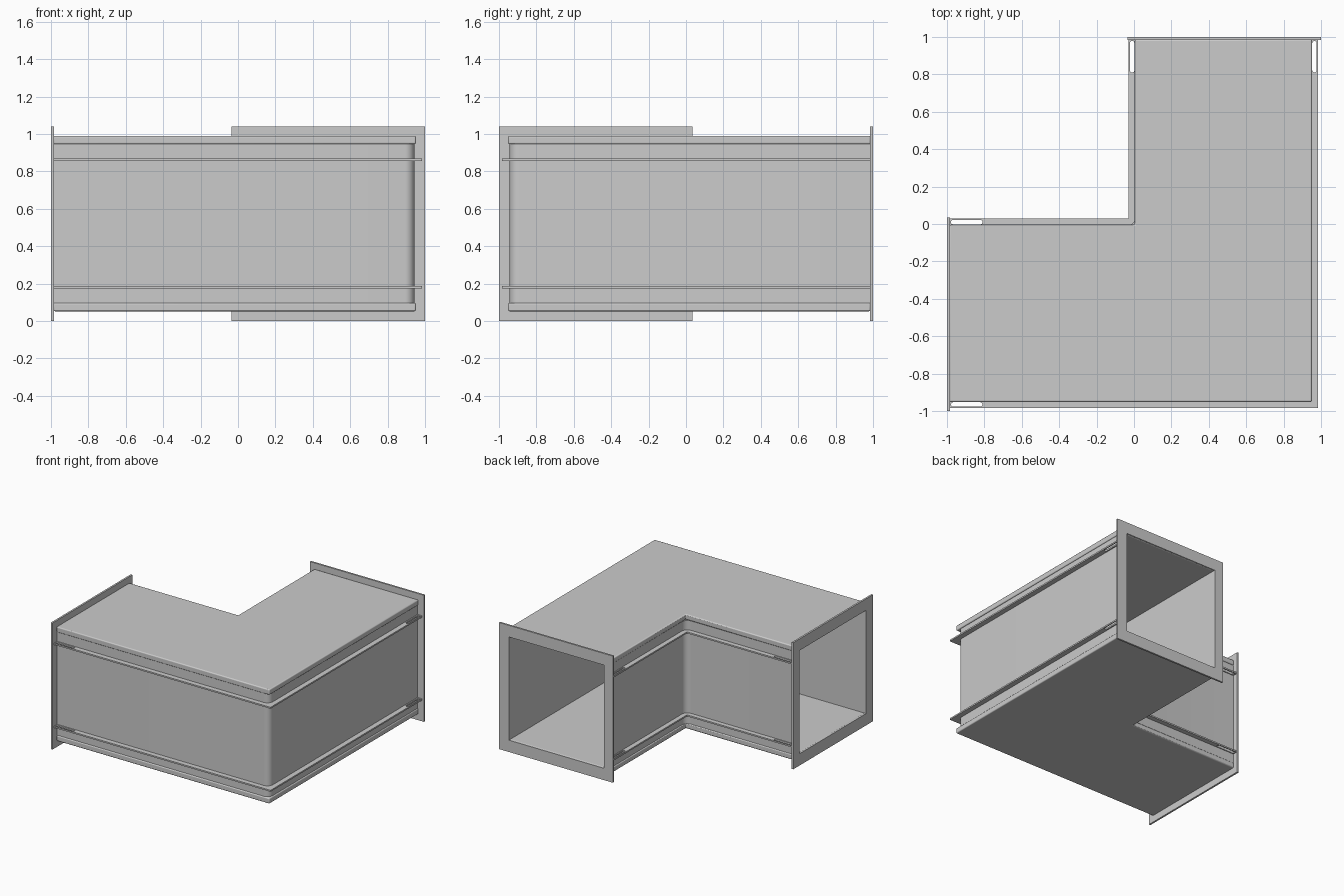
import bpy, bmesh, math
from mathutils import Matrix

if "Cube" in bpy.data.objects:
    bpy.data.objects.remove(bpy.data.objects["Cube"])

END = 0.986        # where the legs meet the end flanges


def plate(name, loops, z0, z1, matrix=Matrix(), bevel=0):
    """Extrude a flat outline (extra loops become holes) from z0 to z1."""
    cu = bpy.data.curves.new(name, 'CURVE')
    cu.dimensions = '2D'
    cu.fill_mode = 'BOTH'
    cu.extrude = (z1 - z0) / 2
    for pts in loops:
        sp = cu.splines.new('POLY')
        sp.points.add(len(pts) - 1)
        for p, (x, y) in zip(sp.points, pts):
            p.co = (x, y, 0, 1)
        sp.use_cyclic_u = True
    tmp = bpy.data.objects.new(name + "_outline", cu)
    bpy.context.collection.objects.link(tmp)
    bpy.context.view_layer.update()
    me = bpy.data.meshes.new_from_object(tmp)
    bpy.data.objects.remove(tmp)
    me.name = name
    bm = bmesh.new()
    bm.from_mesh(me)
    bmesh.ops.remove_doubles(bm, verts=bm.verts, dist=1e-5)
    bmesh.ops.transform(bm, verts=bm.verts,
                        matrix=matrix @ Matrix.Translation((0, 0, (z0 + z1) / 2)))
    bmesh.ops.recalc_face_normals(bm, faces=bm.faces)
    bmesh.ops.dissolve_limit(bm, angle_limit=0.01, verts=bm.verts, edges=bm.edges)
    bm.to_mesh(me)
    bm.free()
    ob = bpy.data.objects.new(name, me)
    bpy.context.collection.objects.link(ob)
    if bevel:
        mod = ob.modifiers.new("rounded_edge", 'BEVEL')
        mod.width = bevel
        mod.segments = 3
    bpy.ops.object.select_all(action='DESELECT')
    ob.select_set(True)
    bpy.context.view_layer.objects.active = ob
    bpy.ops.object.shade_smooth_by_angle(angle=math.radians(35))
    return ob


def elbow(o, r=0.0, end=END):
    """Line along both legs at offset o, with corner radius r."""
    corner = [(o, -o)]
    if r:
        corner = [(o - r + r * math.cos(a), -o + r + r * math.sin(a))
                  for a in (math.radians(-90 + 90 * i / 10) for i in range(11))]
    return [(-end, -o)] + corner + [(o, end)]


def slot(c, on_x_leg):
    """Rounded slot near the flange end of a leg."""
    r, a, b = 0.012, 0.822, 0.967
    pts = []
    for centre, start in ((b, 0), (a, 180)):
        for i in range(9):
            t = math.radians(start + 180 * i / 8)
            pts.append((c + r * math.cos(t), centre + r * math.sin(t)))
    return [(-y, -x) for x, y in pts] if on_x_leg else pts


def rect(x0, y0, x1, y1):
    return [(x0, y0), (x1, y0), (x1, y1), (x0, y1)]


# Insulated side walls with rounded outside faces
plate("outer_wall", [elbow(0.943, 0.05) + elbow(0.91)[::-1]], 0.097, 0.945)
plate("inner_wall", [elbow(0.009, 0.05) + elbow(0.045)[::-1]], 0.097, 0.945)

# Top and bottom panels, slightly overhanging the walls
panel = elbow(0.951) + elbow(0.004)[::-1]
plate("top_panel", [panel], 0.945, 0.99, bevel=0.008)
plate("bottom_panel", [panel], 0.052, 0.097, bevel=0.008)

# Thin slotted rails along the walls
for level, z in (("lower", 0.174), ("upper", 0.856)):
    for side, edge, base, c in (("outer", 0.985, 0.92, 0.965),
                                ("inner", -0.03, 0.02, -0.01)):
        plate(f"{level}_{side}_rail",
              [elbow(edge) + elbow(base)[::-1], slot(c, True), slot(c, False)],
              z, z + 0.012)

# Rectangular end flanges: local (u, v, w) mapped to each open end
frame = [rect(-1.0, 0, 0.035, 1.04), rect(-0.91, 0.097, -0.045, 0.945)]
to_left = Matrix(((0, 0, 1, 0), (1, 0, 0, 0), (0, 1, 0, 0), (0, 0, 0, 1)))
to_back = Matrix(((-1, 0, 0, 0), (0, 0, -1, 0), (0, 1, 0, 0), (0, 0, 0, 1)))
plate("left_flange", frame, -1.0, -0.985, to_left)
plate("back_flange", frame, -1.0, -0.985, to_back)
